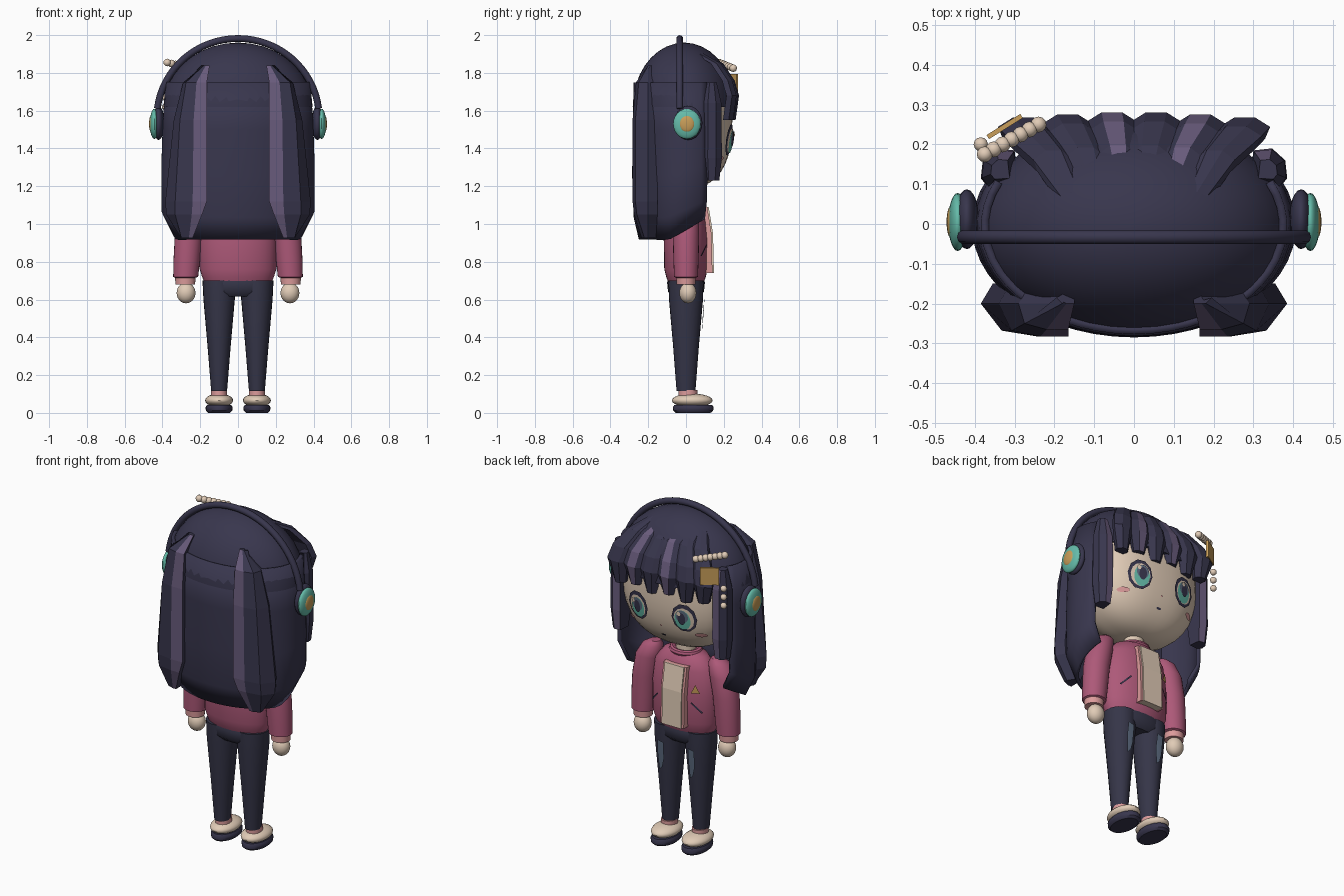
import bpy, bmesh, math
from mathutils import Vector, Matrix

cube = bpy.data.objects.get("Cube")
if cube:
    bpy.data.objects.remove(cube, do_unlink=True)


def material(name, r, g, b):
    m = bpy.data.materials.new(name)
    m.use_nodes = True
    m.diffuse_color = (r, g, b, 1)
    m.node_tree.nodes["Principled BSDF"].inputs["Base Color"].default_value = (r, g, b, 1)
    return m


HAIR = material("dark_indigo", .04, .037, .075)
STREAK = material("dusty_purple", .14, .105, .2)
PANTS = material("navy", .036, .036, .065)
PINK = material("rose", .42, .1, .19)
BLUSH = material("light_pink", .72, .33, .33)
SKIN = material("cream", .75, .6, .47)
TEAL = material("teal", .13, .5, .4)
GOLD = material("gold", .58, .34, .1)
STEEL = material("steel_blue", .11, .15, .22)
smooth = []


def finish(name, bm, mats, soft=True):
    bmesh.ops.recalc_face_normals(bm, faces=bm.faces[:])
    mesh = bpy.data.meshes.new(name)
    bm.to_mesh(mesh)
    bm.free()
    for m in mats:
        mesh.materials.append(m)
    ob = bpy.data.objects.new(name, mesh)
    bpy.context.collection.objects.link(ob)
    if soft:
        smooth.append(ob)
    return ob


def loft(name, rings, mats, closed=True, pick=None, soft=True):
    """Skin a list of rings; pick(row, column) gives the material slot."""
    bm = bmesh.new()
    rows = [[bm.verts.new(p) for p in ring] for ring in rings]
    n = len(rows[0])
    for i in range(len(rows) - 1):
        for j in range(n if closed else n - 1):
            k = (j + 1) % n
            f = bm.faces.new((rows[i][j], rows[i][k], rows[i + 1][k], rows[i + 1][j]))
            if pick:
                f.material_index = pick(i, j)
    if closed:
        bm.faces.new(rows[0])
        bm.faces.new(rows[-1]).material_index = pick(len(rows) - 2, 0) if pick else 0
    return finish(name, bm, mats, soft)


def oval(cx, cy, z, rx, ry, n=24):
    return [(cx + rx * math.cos(math.tau * i / n), cy + ry * math.sin(math.tau * i / n), z)
            for i in range(n)]


def ball(name, mat, c, r, n=24):
    bm = bmesh.new()
    bmesh.ops.create_uvsphere(bm, u_segments=n, v_segments=n // 2, radius=1)
    for v in bm.verts:
        v.co = Vector([c[i] + v.co[i] * r[i] for i in range(3)])
    return finish(name, bm, [mat])


def decal(name, mat, c, pts, surf, off):
    """Thin fan of faces laid on the surface y = surf(x, z)."""
    bm = bmesh.new()
    at = lambda x, z: bm.verts.new((x, surf(x, z) + off, z))
    hub = at(*c)
    rim = [at(c[0] + x, c[1] + z) for x, z in pts]
    for i, v in enumerate(rim):
        bm.faces.new((hub, v, rim[(i + 1) % len(rim)]))
    finish(name, bm, [mat])


def disc(rx, rz, n=16):
    return [(rx * math.cos(math.tau * i / n), rz * math.sin(math.tau * i / n)) for i in range(n)]


# Head: a rounded-square ball with a shallow crown
P, HX, HY, HZ = 2.5, .35, .245, 1.55
bm = bmesh.new()
bmesh.ops.create_uvsphere(bm, u_segments=40, v_segments=24, radius=1)
for v in bm.verts:
    k = sum(abs(a) ** P for a in v.co) ** (-1 / P)
    v.co = Vector((v.co.x * k * HX, v.co.y * k * HY, HZ + v.co.z * k * (.28 if v.co.z > 0 else .36)))
finish("head", bm, [SKIN])


def face(x, z):
    return HY * max(0, 1 - abs(x / HX) ** P - abs((z - HZ) / .36) ** P) ** (1 / P)


# Face details
for s, side in ((1, "left"), (-1, "right")):
    x, z = s * .15, 1.445
    decal(side + "_eye_outline", HAIR, (x, z), disc(.072, .085, 10), face, .008)
    decal(side + "_eye_white", SKIN, (x, z - .004), disc(.058, .066, 12), face, .011)
    decal(side + "_iris", TEAL, (x - s * .006, z - .01), disc(.046, .06), face, .014)
    decal(side + "_iris_shade", STEEL, (x - s * .006, z + .012), disc(.036, .038), face, .017)
    decal(side + "_pupil", HAIR, (x - s * .006, z), disc(.022, .036), face, .02)
    decal(side + "_eye_glint", SKIN, (x + .02, z + .03), disc(.012, .014, 8), face, .023)
    decal(side + "_cheek", BLUSH, (s * .225, 1.345), disc(.03, .014), face, .008)
decal("mouth", HAIR, (0, 1.3), disc(.016, .006, 8), face, .006)
decal("nose", BLUSH, (0, 1.365), disc(.006, .006, 6), face, .006)

# Hair cap and long back curtain
cap = [oval(0, -.01, 1.62 + .34 * math.sin(a), .395 * math.cos(a), .272 * math.cos(a), 40)
       for a in [math.radians(d) for d in (0, 10, 20, 30, 40, 50, 60, 70, 80, 88)]]
loft("hair_cap", cap, [HAIR])

rows = []
for t, rx, ry in ((0, .375, .262), (.3, .39, .268), (.6, .397, .27), (.86, .397, .262), (1, .34, .235)):
    row = []
    for i in range(33):
        a = math.radians(155 + 230 * i / 32)
        low = .92 + .11 * max(0, math.sin(a) + .35) / .77
        row.append((rx * math.cos(a), -.005 + ry * math.sin(a), 1.75 + (low - 1.75) * t))
    rows.append(row)
curtain = loft("back_hair", rows, [HAIR], closed=False)
mod = curtain.modifiers.new("thickness", "SOLIDIFY")
mod.thickness, mod.offset = .02, 0

for s, side in ((1, "left"), (-1, "right")):
    # Back strands: inner edge, streak edge, outer edge, rear depth
    strand = []
    for z, a, b, c, y in ((1.84, .15, .17, .18, -.2), (1.75, .165, .22, .29, -.265),
                          (1.55, .165, .235, .34, -.283), (1.12, .165, .24, .385, -.283),
                          (1.05, .19, .245, .38, -.275), (.925, .24, .26, .3, -.235)):
        strand.append([(s * px, py, z) for px, py in
                       ((a, -.16), (a, y), (b, y), ((b + c) / 2 + .02, y + .015), (c, -.2), (c - .03, -.15))])
    loft(side + "_back_strand", strand, [HAIR, STREAK], pick=lambda i, j: int(j == 1), soft=False)
    # Side locks framing the face
    lock = []
    for z, k in ((1.75, .5), (1.64, .95), (1.35, 1), (1.23, .75)):
        lock.append([(s * (.335 + dx * k), .135 + dy * k, z) for dx, dy in
                     ((-.045, -.04), (-.035, .05), (.012, .055), (.045, .025), (.05, -.02), (.03, -.045))])
    loft(side + "_side_lock", lock, [HAIR, STREAK], pick=lambda i, j: int(j == 1), soft=False)

# Fringe of six tapering chunks
for n in range(6):
    x0 = (n - 2.5) * .108
    drop = .02 if n % 2 else 0
    chunk = []
    for z, y, k, w in ((1.91, .08, .55, .025), (1.85, .185, .75, .05), (1.76, .245, .95, .064),
                       (1.68, .268, 1.03, .064), (1.57 - drop, .25, 1, .036)):
        y -= .1 * abs(x0) ** 1.5
        chunk.append([(x0 * k + dx * w, y + dy, z) for dx, dy in
                      ((-1, -.01), (-.4, .014), (.4, .014), (1, -.01), (.8, -.04), (-.8, -.04))])
    loft("fringe_%d" % (n + 1), chunk, [HAIR, STREAK],
         pick=lambda i, j, n=n: int(n in (2, 4) and j == 1), soft=False)

# Hair ornament: bead row, plate and dangling beads
for i in range(7):
    t = i / 6
    ball("ornament_bead_%d" % (i + 1), SKIN, (-.375 + .135 * t, .175 + .075 * t, 1.855 - .03 * t), [.02] * 3, 12)
for i in range(3):
    ball("dangling_bead_%d" % (i + 1), SKIN, (-.385, .2, 1.67 - .05 * i), [.018] * 3, 12)
bm = bmesh.new()
bmesh.ops.create_cube(bm, size=1, matrix=Matrix.Translation((-.325, .245, 1.745))
                      @ Matrix.Rotation(math.radians(32), 4, "Z") @ Matrix.Diagonal((.1, .012, .1, 1)))
finish("ornament_plate", bm, [GOLD])

# Headphones
band = []
for i in range(33):
    a = math.radians(7 + 166 * i / 32)
    band.append([((.43 + .018 * math.cos(b)) * math.cos(a), -.033 + .018 * math.sin(b),
                  1.56 + (.422 + .018 * math.cos(b)) * math.sin(a))
                 for b in [math.tau * j / 10 for j in range(10)]])
loft("headband", band, [HAIR])
for s, side in ((1, "left"), (-1, "right")):
    ball(side + "_ear_pad", HAIR, (s * .42, .012, 1.535), (.03, .075, .09))
    ball(side + "_ear_cup", TEAL, (s * .443, .005, 1.53), (.024, .073, .08))
    ball(side + "_ear_cup_centre", GOLD, (s * .46, .005, 1.53), (.011, .04, .044))

# Neck, jacket and collar
loft("neck", [oval(0, 0, z, .055, .05) for z in (1.08, 1.25)], [SKIN])
torso = [oval(0, 0, z, rx, ry, 32) for z, rx, ry in
         ((1.15, .07, .06), (1.13, .13, .08), (1.06, .185, .105), (.92, .203, .118),
          (.76, .203, .115), (.72, .19, .105), (.695, .18, .095))]
loft("jacket", torso, [PINK])
collar = [oval(0, 0, 1.14 + .018 * math.sin(b), .075 + .018 * math.cos(b), .066 + .018 * math.cos(b))
          for b in [math.tau * j / 8 for j in range(9)]]
loft("collar", collar, [PINK])


def slab(name, mat, x0, x1, out):
    loft(name, [[(x0, y - .07, z), (x1, y - .07, z), (x1, y + out, z), (x0, y + out, z)]
                for z, y in ((.74, .14), (.95, .135), (1.09, .112))], [mat], soft=False)


slab("shirt_panel", SKIN, -.07, .055, .008)
slab("jacket_edge", BLUSH, -.083, .068, 0)
chest = lambda x, z: .118 * math.sqrt(max(0, 1 - (x / .203) ** 2))
decal("chest_badge", GOLD, (-.13, .965), [(-.022, -.02), (.022, -.02), (0, .03)], chest, .009)
for s, side in ((1, "left"), (-1, "right")):
    decal(side + "_pocket", HAIR, (s * .135, .86),
          [(-s * .03, .026), (-s * .024, .032), (s * .03, -.026), (s * .024, -.032)], chest, .009)

# Arms, legs and feet
legs = ((.7, .088, .092), (.6, .083, .09), (.35, .061, .068), (.115, .042, .05))
loft("hips", [oval(0, 0, z, rx, ry) for z, rx, ry in
              ((.72, .17, .09), (.69, .185, .1), (.64, .185, .095), (.615, .15, .07))], [PANTS])
for s, side in ((1, "left"), (-1, "right")):
    sleeve = [oval(s * x, 0, z, r, r * .95) for x, z, r in
              ((.2, 1.14, .03), (.215, 1.115, .058), (.24, 1.05, .073), (.262, .93, .073),
               (.272, .8, .07), (.277, .72, .066), (.279, .715, .054), (.279, .68, .052))]
    loft(side + "_sleeve", sleeve, [PINK, BLUSH], pick=lambda i, j: int(i >= 6))
    ball(side + "_hand", SKIN, (s * .275, .01, .635), (.05, .045, .055))
    loft(side + "_leg", [oval(s * .1, 0, z, rx, ry) for z, rx, ry in legs], [PANTS])
    thigh = lambda x, z: (.05 + .083 * (z - .115)) * math.sqrt(
        max(0, 1 - ((x - s * .1) / (.043 + .083 * (z - .115))) ** 2))
    decal(side + "_faded_patch", STEEL, (s * .1, .52),
          [(-.02, .08), (.018, .09), (.022, .01), (.014, -.09), (-.006, -.07), (-.018, -.02)], thigh, .009)
    loft(side + "_sock", [oval(s * .1, .01, z, .043, .05) for z in (.07, .12)], [BLUSH])
    ball(side + "_shoe", SKIN, (s * .1, .033, .066), (.074, .108, .036))
    loft(side + "_sole", [oval(s * .1, .038, z, rx, ry) for z, rx, ry in
                          ((0, .058, .092), (.012, .07, .106), (.03, .072, .108), (.042, .064, .1))], [HAIR])

# Smooth shading on the rounded parts
bpy.ops.object.select_all(action="DESELECT")
for ob in smooth:
    ob.select_set(True)
bpy.context.view_layer.objects.active = smooth[0]
bpy.ops.object.shade_smooth_by_angle(angle=math.radians(40))
